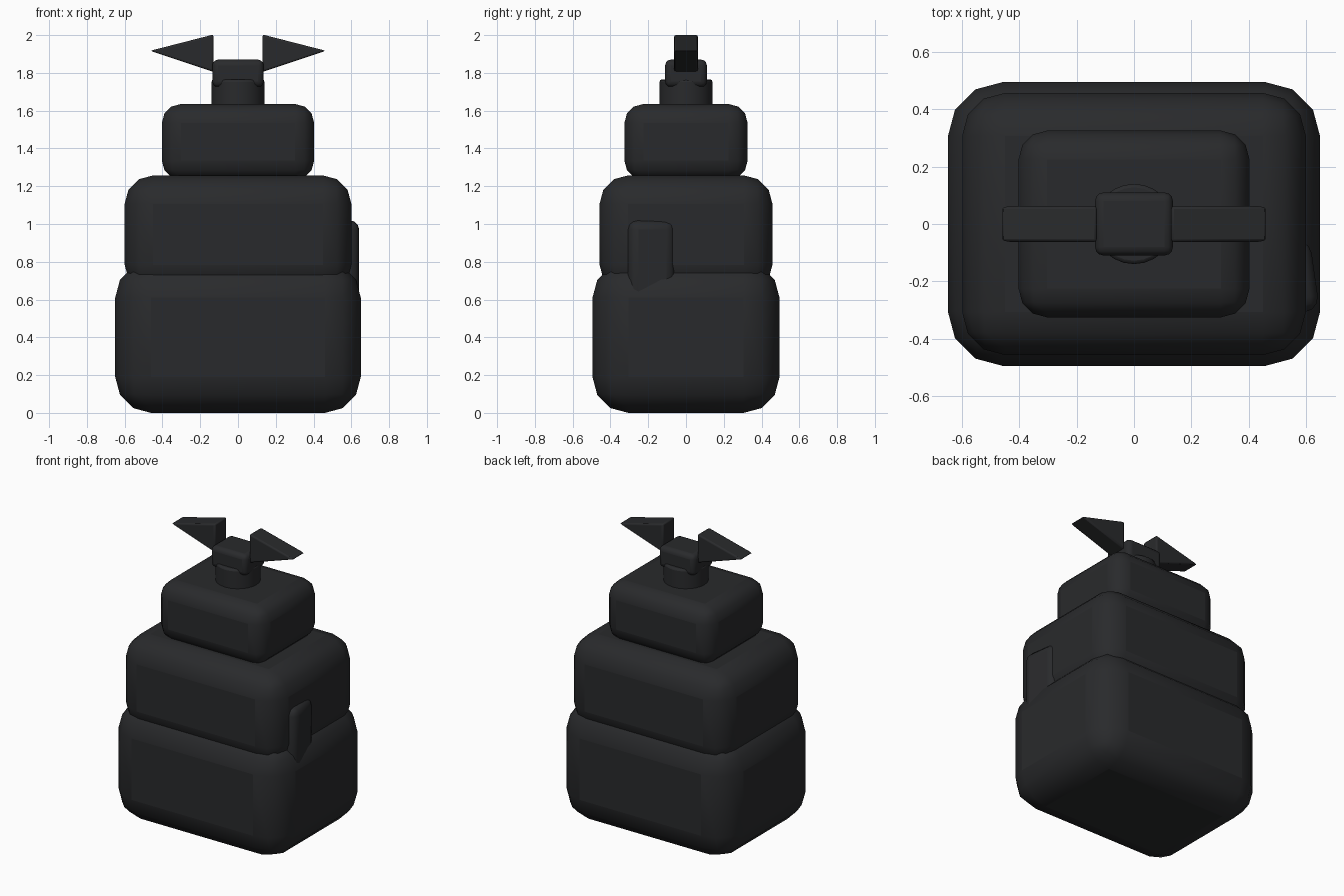
import bpy, bmesh
from math import radians

if "Cube" in bpy.data.objects:
    bpy.data.objects.remove(bpy.data.objects["Cube"])

dark = bpy.data.materials.new("dark_fabric")
dark.diffuse_color = (0.022, 0.023, 0.025, 1)
dark.use_nodes = True
dark.node_tree.nodes["Principled BSDF"].inputs["Base Color"].default_value = dark.diffuse_color


def finish(ob, name, bevel, segments):
    ob.name = name
    ob.data.materials.append(dark)
    if bevel:
        m = ob.modifiers.new("round", 'BEVEL')
        m.width, m.segments, m.limit_method = bevel, segments, 'ANGLE'
        m.angle_limit = radians(40)
    bpy.ops.object.select_all(action='DESELECT')
    ob.select_set(True)
    bpy.context.view_layer.objects.active = ob
    bpy.ops.object.shade_smooth_by_angle(angle=radians(50))
    return ob


def rounded_box(name, w, d, z0, z1, bevel, segments=3, x=0, y=0, turn=0):
    bpy.ops.mesh.primitive_cube_add(size=1, location=(x, y, (z0 + z1) / 2))
    ob = bpy.context.object
    ob.scale = (w, d, z1 - z0)
    bpy.ops.object.transform_apply(location=False, rotation=False, scale=True)
    ob.rotation_euler.z = radians(turn)
    return finish(ob, name, bevel, segments)


# stacked body tiers
rounded_box("lower_tier", 1.30, 0.99, 0.0, 0.80, 0.19)
rounded_box("middle_tier", 1.20, 0.915, 0.634, 1.257, 0.15)
rounded_box("upper_tier", 0.806, 0.652, 1.235, 1.635, 0.10)

# side pocket, turned slightly out of the right wall
rounded_box("side_pocket", 0.24, 0.25, 0.56, 1.02, 0.05, x=0.512, y=-0.193, turn=8)

# neck and knot block
bpy.ops.mesh.primitive_cylinder_add(vertices=24, radius=0.14, depth=0.18,
                                    location=(0, 0, 1.675))
finish(bpy.context.object, "neck", 0.012, 2)
rounded_box("knot", 0.272, 0.22, 1.725, 1.87, 0.03)

# pair of triangular wings
for side, label in ((-1, "left"), (1, "right")):
    bm = bmesh.new()
    profile = [(0.13, 1.805), (0.13, 2.003), (0.465, 1.917)]
    face = bm.faces.new([bm.verts.new((side * x, -0.063, z)) for x, z in profile])
    ext = bmesh.ops.extrude_face_region(bm, geom=[face])
    for v in ext["geom"]:
        if isinstance(v, bmesh.types.BMVert):
            v.co.y = 0.063
    bmesh.ops.recalc_face_normals(bm, faces=bm.faces)
    me = bpy.data.meshes.new(label + "_wing")
    bm.to_mesh(me)
    bm.free()
    wing = bpy.data.objects.new(label + "_wing", me)
    bpy.context.collection.objects.link(wing)
    finish(wing, label + "_wing", 0.01, 2)
